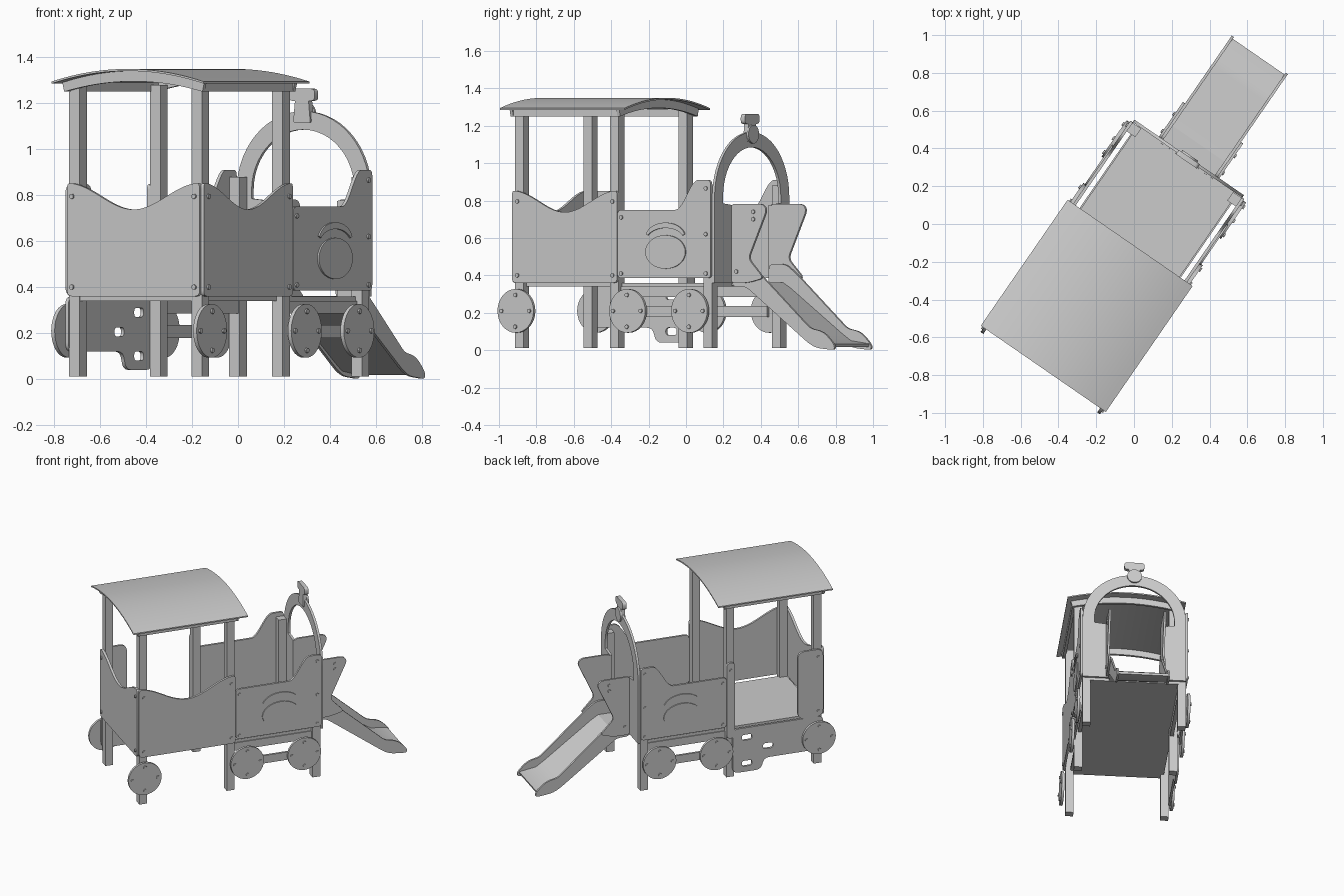
import bpy, math
from mathutils import Matrix, Vector

if "Cube" in bpy.data.objects:
    bpy.data.objects.remove(bpy.data.objects["Cube"])

# The train runs along local +Y; it is turned to its final heading here
WORLD = Matrix.Rotation(math.radians(-34.6), 4, 'Z') @ Matrix.Translation((0.04, 0, 0))
SIDE = Matrix(((0, 0, 1, 0), (1, 0, 0, 0), (0, 1, 0, 0), (0, 0, 0, 1)))   # outline in (y, z)
END = Matrix(((1, 0, 0, 0), (0, 0, -1, 0), (0, 1, 0, 0), (0, 0, 0, 1)))   # outline in (x, z)


def rounded(pts, r=0.025, n=4):
    out = []
    for i, p in enumerate(pts):
        p, a, b = Vector(p), Vector(pts[i - 1]), Vector(pts[(i + 1) % len(pts)])
        ra, rb = min(r, (a - p).length * .45), min(r, (b - p).length * .45)
        s, e = p + (a - p).normalized() * ra, p + (b - p).normalized() * rb
        for k in range(n + 1):
            t = k / n
            out.append(s * (1 - t) ** 2 + p * 2 * t * (1 - t) + e * t * t)
    return out


def rect(x0, x1, z0, z1):
    return [(x0, z0), (x1, z0), (x1, z1), (x0, z1)]


def arc(cx, cz, rx, rz, a0=0, a1=360, n=32):
    return [(cx + rx * math.cos(math.radians(a0 + (a1 - a0) * k / n)),
             cz + rz * math.sin(math.radians(a0 + (a1 - a0) * k / n))) for k in range(n + 1)]


def circle(cx, cz, rx, rz=None, n=32):
    return arc(cx, cz, rx, rz or rx, n=n)[:-1]


def board(name, outline, plane, lo, hi, holes=()):
    """Cut-out board: flat outline with optional holes, spanning lo..hi along its normal."""
    cu = bpy.data.curves.new(name, 'CURVE')
    cu.dimensions, cu.fill_mode, cu.extrude = '2D', 'BOTH', (hi - lo) / 2
    for loop in (outline, *holes):
        sp = cu.splines.new('POLY')
        sp.points.add(len(loop) - 1)
        for q, p in zip(sp.points, loop):
            q.co = (p[0], p[1], 0, 1)
        sp.use_cyclic_u = True
    tmp = bpy.data.objects.new(name, cu)
    bpy.context.collection.objects.link(tmp)
    bpy.context.view_layer.update()
    me = bpy.data.meshes.new_from_object(tmp.evaluated_get(bpy.context.evaluated_depsgraph_get()))
    bpy.data.objects.remove(tmp)
    ob = bpy.data.objects.new(name, me)
    bpy.context.collection.objects.link(ob)
    mid = (lo + hi) / 2
    ob.matrix_world = WORLD @ Matrix.Translation((mid, 0, 0) if plane is SIDE else (0, mid, 0)) @ plane
    return ob


def box(name, x0, x1, y0, y1, z0, z1):
    return board(name, rect(y0, y1, z0, z1), SIDE, x0, x1)


def side_board(name, outline, s, inner, outer, holes=()):
    return board(name, outline, SIDE, min(s * inner, s * outer), max(s * inner, s * outer), holes)


def bolts(name, spots, s, at=.365):
    for y, z in spots:
        side_board(name, circle(y, z, .011, n=12), s, at, at + .008)


R, M, F = -.815, -.197, .41      # rear, middle and front post rows

# Posts, cab ones reaching the roof
for s in (-1, 1):
    for y, top, nm in ((R, 1.28, 'rear_post'), (M, 1.28, 'middle_post'), (F, .88, 'front_post')):
        x = s * .323
        box(nm, x - .0275, x + .0275, y - .0275, y + .0275, .012, top)

# Deck and its bearers
box('deck', -.318, .318, -.84, .44, .34, .36)
for s in (-1, 1):
    side_board('deck_bearer', rect(M, F, .285, .34), s, .30, .325)

# Cab panels with a dipped wavy top
def wavy(a, b):
    top = [(b + (a - b) * k / 20, .795 + .058 * math.cos(2 * math.pi * k / 20)) for k in range(21)]
    return rounded([(a, .36), (b, .36)] + top, .025)

board('rear_panel', wavy(-.35, .35), END, -.86, -.843)
for x in (-.323, .323):
    for z in (.40, .795):
        board('rear_bolt', circle(x, z, .011, n=12), END, -.868, -.86)
board('cab_right_panel', wavy(-.85, -.168), SIDE, .35, .366)
bolts('cab_bolt', [(y, z) for y in (R, M) for z in (.40, .795)], 1)

# Left doorway: narrow jamb boards and a climbing board with hand holes
board('door_rear_jamb', rounded(rect(-.85, -.67, .36, .85), .05), SIDE, -.366, -.35)
board('door_front_jamb', rounded(rect(-.225, -.168, .30, .85), .025), SIDE, -.366, -.35)
bolts('jamb_bolt', [(R, .40), (R, .795), (M, .795)], -1)
step = rounded([(-.85, .12), (-.43, .12), (-.41, .04), (-.21, .04), (-.21, .36), (-.85, .36)], .04)
holes = [rounded(rect(y - .036, y + .036, z - .02, z + .02), .018) for y, z in ((-.31, .29), (-.31, .10), (-.46, .205))]
board('climbing_board', step, SIDE, -.366, -.35, holes)

# Engine sides, eyes, brows and wheels, mirrored
hump = [(.36 - .15 * k / 12, .83 + .08 * math.cos(math.pi * k / 12)) for k in range(13)]
engine = rounded([(-.165, .385), (.44, .385), (.44, .91)] + hump + [(-.165, .75)], .025)
brow = arc(.15, .60, .13, .082, 15, 165, 20) + arc(.15, .585, .125, .068, 155, 25, 20)
for s in (-1, 1):
    side_board('engine_side', engine, s, .35, .366)
    side_board('eye', circle(.15, .525, .13, .09), s, .366, .374)
    side_board('brow', brow, s, .366, .374)
    bolts('engine_bolt', [(F, .865), (F, .62), (F, .41), (-.14, .41), (-.14, .71)], s)
    for y in (R, -.09, .313):
        side_board('wheel', circle(y, .21, .117), s, .366, .384)
        bolts('wheel_bolt', [(y + dy, .21 + dz) for dy, dz in ((-.09, 0), (.09, 0), (0, .085), (0, -.085))], s, .384)
    side_board('coupling_rod', rect(-.09, .313, .178, .235), s, .35, .366)

# Front arch with shoulders narrowing to the slide
outer = [(.352, .36)] + arc(0, .815, .352, .35, 0, 180, 28) + [(-.352, .36)]
inner = [(-.18, .36), (-.18, .775), (-.272, .785)] + arc(0, .82, .272, .265, 180, 0, 24) + [(.272, .785), (.18, .775), (.18, .36)]
board('front_arch', outer + inner, END, .44, .456)

# Chimney ornament on top of the arch
board('chimney_disc', circle(0, 1.155, .05, n=24), END, .456, .468)
board('chimney', rounded([(-.045, 1.115), (.045, 1.115), (.035, 1.22), (-.035, 1.22)], .01), END, .43, .458)
board('chimney_cap', rounded(rect(-.068, .068, 1.21, 1.263), .02), END, .43, .458)

# Slide cheeks, rails and bed
cheek = rounded([(.45, .36), (.56, .36), (.665, .385), (.565, .49), (.685, .75), (.66, .782), (.45, .782)], .03)
rail = rounded([(.45, .34), (.54, .34), (.95, .035), (1.0, .012), (1.115, .0), (1.115, .03), (1.06, .085),
                (1.02, .105), (.96, .115), (.64, .40), (.56, .46), (.45, .46)], .03)
bed = [(.43, .345), (.54, .345), (.59, .315), (.92, .075), (.98, .035), (1.10, .018)]
bed = bed + [(y + .004, z + .016) for y, z in reversed(bed)]
for s in (-1, 1):
    side_board('slide_cheek', cheek, s, .18, .194)
    side_board('slide_rail', rail, s, .166, .18)
    bolts('cheek_bolt', [(.60, .74), (.60, .70), (.49, .42)], s, .194)
board('slide_bed', bed, SIDE, -.17, .17)

# Curved roof sheet on arched end boards and side beams
def sagged(half, edge, rise, n=24):
    return [(half * (2 * k / n - 1), edge + rise * (1 - (2 * k / n - 1) ** 2)) for k in range(n + 1)]

roof = board('roof', sagged(.402, 1.285, .055) + sagged(.402, 1.294, .055)[::-1], END, -.904, -.094)
for y in (-.86, -.166):
    board('roof_end_board', sagged(.365, 1.25, .045) + sagged(.375, 1.29, .05)[::-1], END, y, y + .018)
for s in (-1, 1):
    side_board('roof_beam', rect(-.845, -.165, 1.25, 1.29), s, .345, .365)

# Smooth the curved edges while keeping the corners crisp
bpy.ops.object.select_all(action='SELECT')
bpy.context.view_layer.objects.active = roof
bpy.ops.object.shade_smooth_by_angle(angle=math.radians(30))
